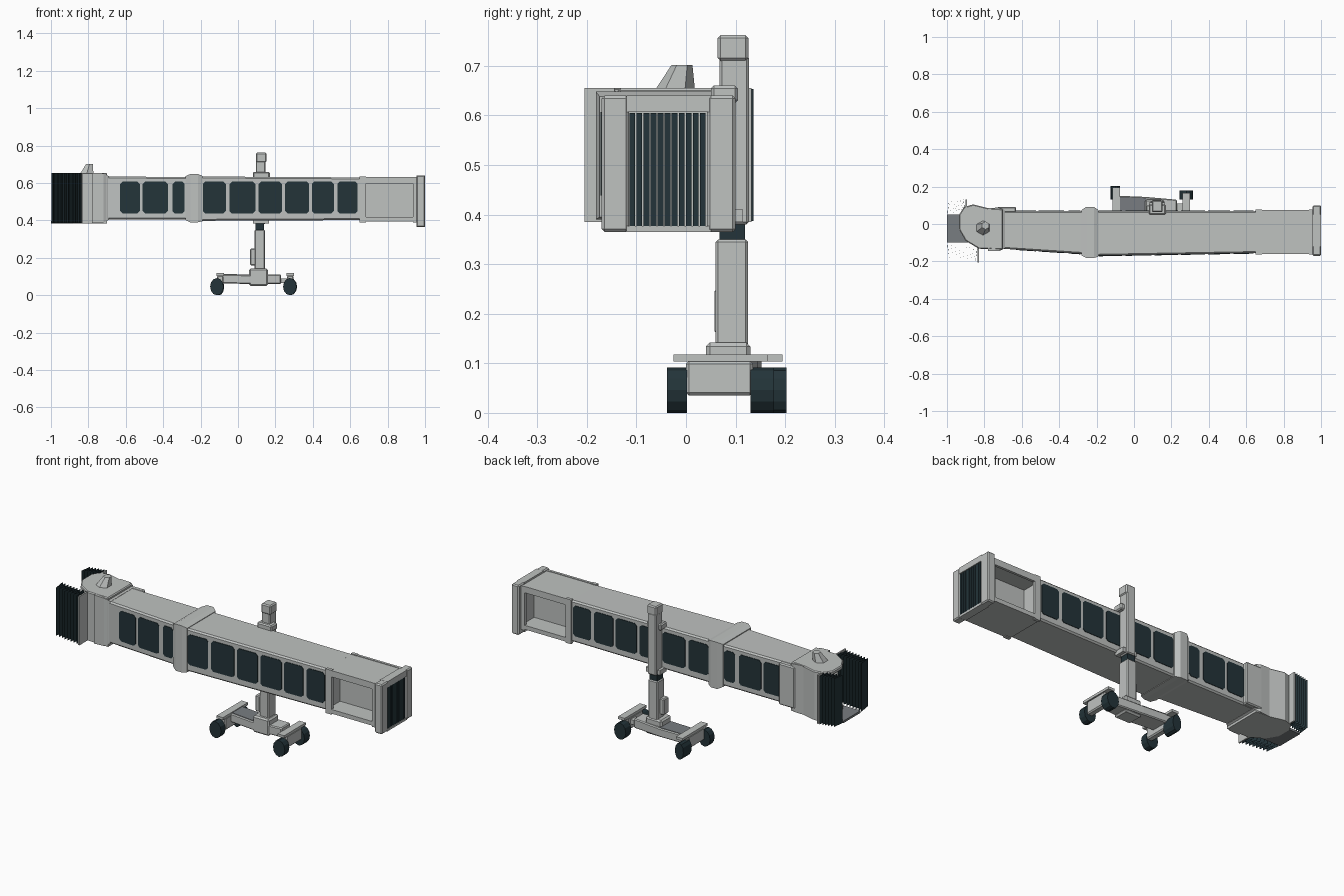
import bpy, bmesh, math

def material(name, rgb):
    m = bpy.data.materials.new(name)
    m.diffuse_color = (*rgb, 1)
    return m

GREY = material("light grey paint", (0.52, 0.54, 0.53))
DARK = material("dark slate", (0.017, 0.034, 0.041))
MID = material("mid grey floor", (0.19, 0.205, 0.22))

def finish(name, bm, mat, bevel=0):
    bmesh.ops.recalc_face_normals(bm, faces=bm.faces)
    me = bpy.data.meshes.new(name)
    bm.to_mesh(me)
    bm.free()
    me.materials.append(mat)
    ob = bpy.data.objects.new(name, me)
    bpy.context.collection.objects.link(ob)
    if bevel:
        b = ob.modifiers.new("bevel", 'BEVEL')
        b.width, b.segments = bevel, 1
    return ob

def loft(name, rings, mat, bevel=0):
    # rings: (x, y0, y1, z0, z1) rectangles joined along x
    bm = bmesh.new()
    prev = None
    for i, (x, y0, y1, z0, z1) in enumerate(rings):
        r = [bm.verts.new((x, y, z)) for y, z in ((y0, z0), (y1, z0), (y1, z1), (y0, z1))]
        if prev:
            for k in range(4):
                bm.faces.new((prev[k], prev[(k + 1) % 4], r[(k + 1) % 4], r[k]))
        if i in (0, len(rings) - 1):
            bm.faces.new(r)
        prev = r
    return finish(name, bm, mat, bevel)

def box(name, x0, x1, y0, y1, z0, z1, mat=GREY, bevel=0):
    return loft(name, [(x0, y0, y1, z0, z1), (x1, y0, y1, z0, z1)], mat, bevel)

def prism(name, pts, z0, z1, mat=GREY, bevel=0):
    bm = bmesh.new()
    f = bm.faces.new([bm.verts.new((x, y, z0)) for x, y in pts])
    ext = bmesh.ops.extrude_face_region(bm, geom=[f])
    bmesh.ops.translate(bm, vec=(0, 0, z1 - z0),
                        verts=[v for v in ext["geom"] if isinstance(v, bmesh.types.BMVert)])
    # extruding keeps the base face only when it is closed again
    if not any(all(abs(v.co.z - z0) < 1e-6 for v in g.verts) for g in bm.faces):
        bm.faces.new([v for v in bm.verts if abs(v.co.z - z0) < 1e-6])
    return finish(name, bm, mat, bevel)

# tunnel wall position on either side, following the slight taper in plan
def wall(x, side):
    if side > 0:
        return 0.07
    if x < -0.2:
        return -0.13 - 0.035 * (x + 0.72) / 0.52
    return -0.17 + 0.02 * (x + 0.2) / 1.17

# tunnels and the collar between them
loft("inner_tunnel", [(-0.74, -0.13, 0.07, 0.405, 0.635), (-0.2, -0.165, 0.07, 0.405, 0.632)], GREY, 0.008)
loft("outer_tunnel", [(-0.2, -0.17, 0.07, 0.398, 0.635), (0.66, -0.155, 0.07, 0.402, 0.63)], GREY, 0.008)
loft("tunnel_collar", [(-0.28, -0.168, 0.075, 0.402, 0.637), (-0.255, -0.182, 0.092, 0.39, 0.648),
                       (-0.215, -0.182, 0.092, 0.39, 0.648), (-0.19, -0.174, 0.075, 0.395, 0.638)], GREY)

# windows on both sides
WINDOWS = [(-0.63, -0.525), (-0.51, -0.375), (-0.35, -0.285), (-0.188, -0.065), (-0.045, 0.093),
           (0.11, 0.235), (0.252, 0.38), (0.395, 0.512), (0.532, 0.64)]
for side in (-1, 1):
    for n, (a, b) in enumerate(WINDOWS):
        rings = []
        for x, d in ((a, 0.012), (a + 0.012, 0), (b - 0.012, 0), (b, 0.012)):
            y = wall(x, side)
            rings.append((x, y - 0.003, y + 0.003, 0.438 + d, 0.607 - d))
        loft(f"window_{'front' if side < 0 else 'back'}_{n}", rings, DARK)

# open end cabin: roof, floor, posts, sills and inner wall
box("end_roof", 0.65, 0.97, -0.155, 0.07, 0.605, 0.63)
box("end_floor", 0.65, 0.97, -0.155, 0.07, 0.395, 0.415)
box("end_inner_wall", 0.65, 0.96, -0.05, -0.035, 0.41, 0.61)
for side, y in (("front", -0.153), ("back", 0.068)):
    box(f"end_post_inner_{side}", 0.65, 0.685, y - 0.009, y + 0.009, 0.39, 0.635)
    box(f"end_post_outer_{side}", 0.935, 0.965, y - 0.009, y + 0.009, 0.39, 0.632)
    box(f"end_header_{side}", 0.65, 0.965, y - 0.007, y + 0.007, 0.598, 0.633)
    box(f"end_sill_{side}", 0.65, 0.965, y - 0.007, y + 0.007, 0.395, 0.418)

# end flange with vertical dark slats
box("flange_back_panel", 0.955, 0.975, -0.16, 0.09, 0.372, 0.632)
box("flange_left", 0.955, 1.0, -0.17, -0.115, 0.365, 0.64, GREY, 0.006)
box("flange_right", 0.955, 1.0, 0.042, 0.1, 0.365, 0.64, GREY, 0.006)
box("flange_top", 0.955, 0.999, -0.12, 0.05, 0.607, 0.64)
box("flange_bottom", 0.955, 0.999, -0.12, 0.05, 0.365, 0.377)
for i in range(11):
    y = -0.114 + i * 0.0142
    box(f"end_slat_{i}", 0.97, 0.996, y, y + 0.0115, 0.377, 0.605, DARK)

# aircraft-side cab: roof, floor, side walls and rear frame
CAB = [(-0.70, -0.137), (-0.83, -0.132), (-0.90, -0.09), (-0.935, -0.03), (-0.935, 0.05),
       (-0.91, 0.09), (-0.86, 0.105), (-0.78, 0.085), (-0.70, 0.08)]
prism("cab_roof", CAB, 0.632, 0.655, GREY, 0.005)
prism("cab_floor", CAB, 0.385, 0.405, GREY)
box("cab_landing", -1.0, -0.85, -0.1, 0.05, 0.385, 0.397, MID)
prism("cab_front_wall", [(-0.70, -0.137), (-0.83, -0.132), (-0.85, -0.115), (-0.70, -0.115)], 0.385, 0.645)
prism("cab_back_wall", [(-0.70, 0.08), (-0.78, 0.085), (-0.86, 0.105), (-0.91, 0.09), (-0.86, 0.085), (-0.70, 0.06)],
      0.385, 0.645)
loft("cab_rear_frame", [(-0.78, -0.145, 0.085, 0.385, 0.655), (-0.72, -0.145, 0.088, 0.388, 0.652),
                        (-0.69, -0.13, 0.072, 0.403, 0.636)], GREY)
box("cab_side_cabinet", -0.73, -0.63, 0.06, 0.092, 0.405, 0.635, GREY, 0.006)

# roof beacon, leaning slightly
bm = bmesh.new()
bmesh.ops.create_cone(bm, cap_ends=True, segments=6, radius1=0.04, radius2=0.021, depth=0.05)
for v in bm.verts:
    lean = 0.014 if v.co.z > 0 else 0
    v.co = (v.co.x - 0.808 + lean, v.co.y - 0.022 + lean, v.co.z + 0.677)
finish("roof_beacon", bm, GREY)

# accordion bellows either side of the cab opening
def bellows(name, start, end, depth, folds):
    # zigzag sheet from start to end, folding outward by depth in y
    bm = bmesh.new()
    prev = None
    n = folds * 2
    for i in range(n + 1):
        t = i / n
        x = start[0] + (end[0] - start[0]) * t
        y = start[1] + (end[1] - start[1]) * t + (depth if i % 2 else 0)
        cur = [bm.verts.new((x, y, 0.387)), bm.verts.new((x, y, 0.653))]
        if prev:
            bm.faces.new((prev[0], cur[0], cur[1], prev[1]))
        prev = cur
    ob = finish(name, bm, DARK)
    s = ob.modifiers.new("thickness", 'SOLIDIFY')
    s.thickness, s.offset = 0.002, 0

bellows("bellows_front", (-0.997, -0.11), (-0.838, -0.13), -0.071, 8)
bellows("bellows_back", (-0.997, 0.055), (-0.905, 0.075), 0.062, 6)

# grey end plates of the bellows
box("bellows_plate_front", -0.836, -0.828, -0.205, -0.13, 0.385, 0.655)
box("bellows_plate_back", -0.902, -0.894, 0.07, 0.132, 0.385, 0.655)

# lifting column
box("column_lower", 0.088, 0.145, 0.06, 0.125, 0.115, 0.35, GREY, 0.005)
box("column_dark_band", 0.093, 0.14, 0.068, 0.119, 0.345, 0.39, DARK)
box("column_upper", 0.095, 0.148, 0.068, 0.127, 0.38, 0.72, GREY, 0.005)
box("column_cap", 0.095, 0.153, 0.064, 0.126, 0.71, 0.762, GREY, 0.006)
box("column_roof_bracket", 0.08, 0.17, 0.05, 0.105, 0.625, 0.66, GREY, 0.006)
box("column_lower_bracket", 0.08, 0.165, 0.055, 0.115, 0.385, 0.41)
box("column_motor", 0.065, 0.095, 0.057, 0.1, 0.16, 0.25, GREY, 0.005)

# wheeled bogie: beam, deck plate, turntable and axles
loft("bogie_beam", [(-0.11, 0.05, 0.152, 0.065, 0.113), (0.06, 0.04, 0.145, 0.06, 0.108),
                    (0.23, 0.05, 0.13, 0.06, 0.112)], GREY, 0.005)
loft("bogie_deck_plate", [(-0.09, 0.058, 0.146, 0.108, 0.1145), (0.065, 0.046, 0.139, 0.104, 0.1105)], MID)
box("bogie_turntable", 0.06, 0.16, 0.04, 0.13, 0.05, 0.142, GREY, 0.008)
box("bogie_link", 0.22, 0.27, 0.07, 0.11, 0.065, 0.09)
for side, x, back in (("left", -0.095, 0.205), ("right", 0.28, 0.175)):
    box(f"axle_beam_{side}", x - 0.018, x + 0.018, 0.0, 0.135, 0.035, 0.105, GREY, 0.006)
    box(f"axle_guard_{side}", x - 0.02, x + 0.02, -0.025, back - 0.01, 0.104, 0.118)

# wheels: x centre, x radius, y range
for name, x, rx, y0, y1 in (("front_left", -0.113, 0.036, -0.038, 0.002), ("front_right", 0.277, 0.036, -0.038, 0.002),
                            ("back_left", -0.1, 0.026, 0.13, 0.203), ("back_right", 0.28, 0.036, 0.13, 0.178)):
    bm = bmesh.new()
    bmesh.ops.create_cone(bm, cap_ends=True, segments=12, radius1=1, radius2=1, depth=y1 - y0)
    for v in bm.verts:
        px, py, pz = v.co
        v.co = (x + px * rx, (y0 + y1) / 2 + pz, 0.046 + py * 0.046)
    finish("wheel_" + name, bm, DARK)
